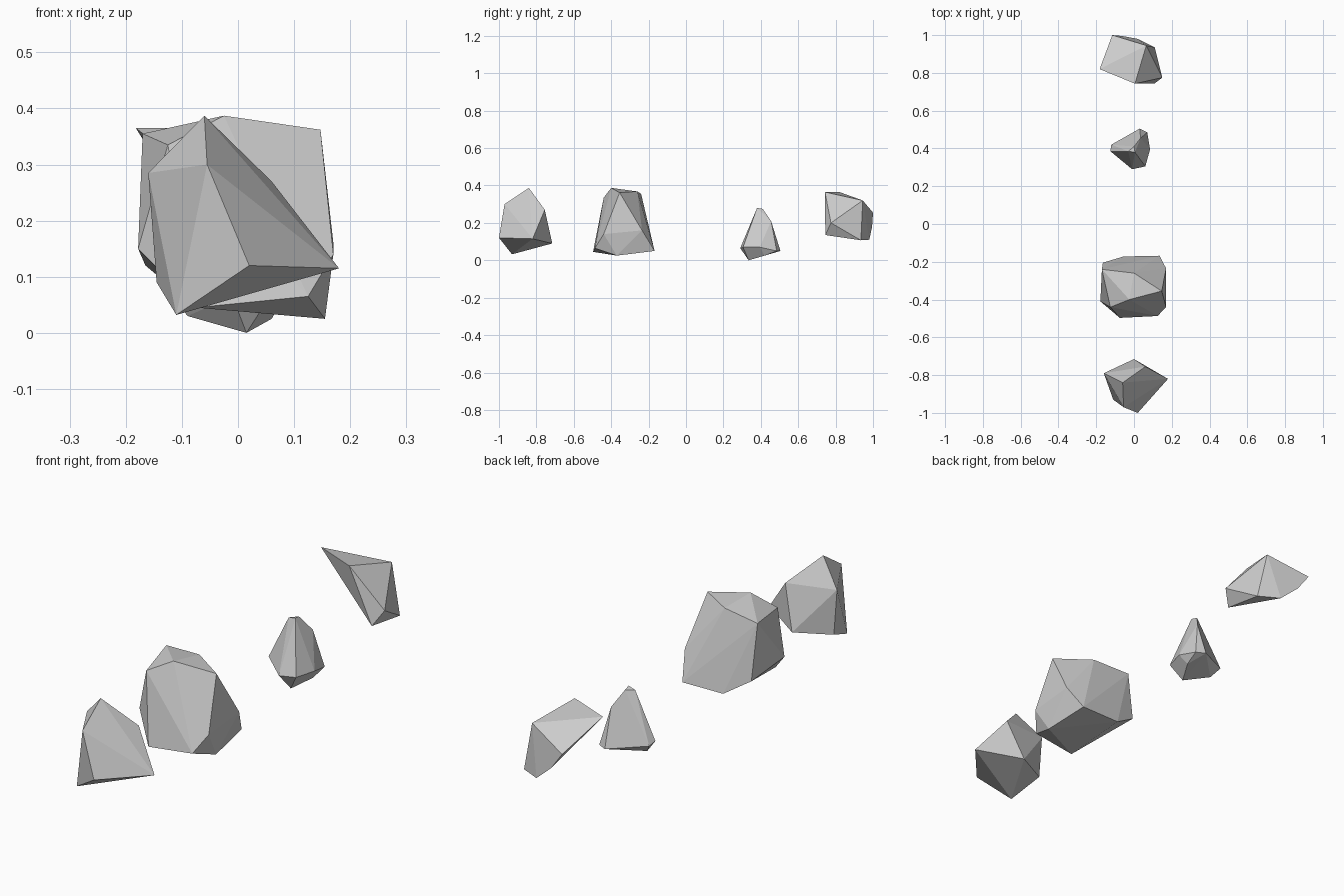
import bpy, bmesh, math


def rock(name, points):
    """Chipped, flat-faced stone: convex hull around a few corner points."""
    bm = bmesh.new()
    for p in points:
        bm.verts.new(p)
    hull = bmesh.ops.convex_hull(bm, input=bm.verts[:])
    loose = [v for v in bm.verts if not v.link_faces]
    bmesh.ops.delete(bm, geom=loose, context='VERTS')
    # merge nearly coplanar triangles into broad facets
    bmesh.ops.dissolve_limit(bm, angle_limit=math.radians(6),
                             verts=bm.verts[:], edges=bm.edges[:])
    bmesh.ops.recalc_face_normals(bm, faces=bm.faces[:])
    mesh = bpy.data.meshes.new(name)
    bm.to_mesh(mesh)
    bm.free()
    obj = bpy.data.objects.new(name, mesh)
    bpy.context.collection.objects.link(obj)
    return obj


# front stone: pointed top, sharp corner to the right
rock("front_rock", [
    (-0.06, -0.84, 0.387), (-0.055, -0.97, 0.30), (-0.16, -0.79, 0.285),
    (0.06, -0.755, 0.27), (0.02, -1.0, 0.12), (0.18, -0.82, 0.115),
    (-0.11, -0.93, 0.032), (-0.145, -0.79, 0.09), (0.0, -0.715, 0.09)])

# large blocky boulder
rock("large_rock", [
    (-0.025, -0.40, 0.387), (0.147, -0.355, 0.362), (-0.125, -0.44, 0.335),
    (-0.17, -0.24, 0.355), (0.0, -0.26, 0.368),
    (0.125, -0.487, 0.065), (-0.075, -0.497, 0.045), (-0.178, -0.41, 0.15),
    (0.17, -0.44, 0.14), (0.17, -0.235, 0.16), (0.135, -0.168, 0.05),
    (-0.055, -0.172, 0.05), (-0.165, -0.205, 0.12), (0.155, -0.37, 0.025)])

# small tapered stone
rock("small_rock", [
    (-0.03, 0.385, 0.272), (0.005, 0.38, 0.28), (0.0, 0.41, 0.275),
    (0.035, 0.455, 0.21), (0.03, 0.505, 0.05), (0.07, 0.485, 0.05),
    (0.085, 0.395, 0.07), (0.06, 0.305, 0.07), (-0.01, 0.29, 0.065),
    (-0.125, 0.385, 0.08), (-0.12, 0.42, 0.07),
    (0.015, 0.335, 0.0), (-0.09, 0.39, 0.03), (0.06, 0.42, 0.025)])

# back stone: sloping slab top with an undercut left side
rock("back_rock", [
    (-0.182, 0.82, 0.365), (0.005, 0.743, 0.365), (0.065, 0.945, 0.32),
    (-0.115, 1.0, 0.255), (0.15, 0.775, 0.20), (0.11, 0.745, 0.135),
    (0.11, 0.935, 0.107), (0.02, 0.98, 0.11), (-0.06, 0.995, 0.18)])
